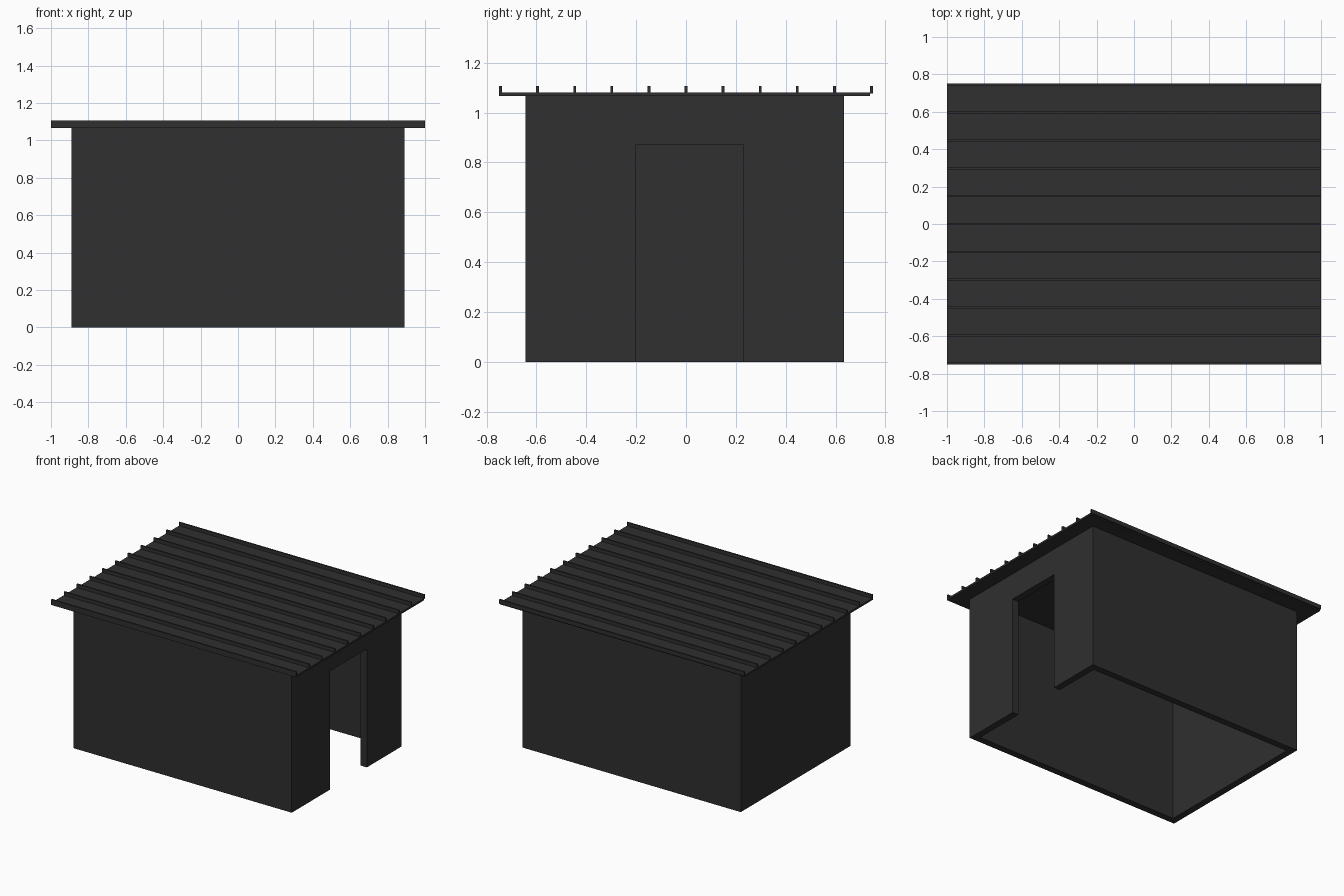
import bpy
import bmesh

default_cube = bpy.data.objects.get("Cube")
if default_cube:
    bpy.data.objects.remove(default_cube, do_unlink=True)

# Single dark finish
dark_grey = bpy.data.materials.new("dark_grey")
dark_grey.use_nodes = True
color = (0.029, 0.029, 0.029, 1)
dark_grey.diffuse_color = color
dark_grey.node_tree.nodes["Principled BSDF"].inputs["Base Color"].default_value = color


def box(name, x, y, z):
    """Box between the (low, high) ranges on each axis."""
    mesh = bpy.data.meshes.new(name)
    bm = bmesh.new()
    bmesh.ops.create_cube(bm, size=1)
    for v in bm.verts:
        v.co = [r[1] if c > 0 else r[0] for c, r in zip(v.co, (x, y, z))]
    bm.to_mesh(mesh)
    bm.free()
    mesh.materials.append(dark_grey)
    obj = bpy.data.objects.new(name, mesh)
    bpy.context.collection.objects.link(obj)
    return obj


def cut(target, cutter):
    """Subtract the cutter and remove it."""
    mod = target.modifiers.new("cut", "BOOLEAN")
    mod.operation = "DIFFERENCE"
    mod.solver = "EXACT"
    mod.object = cutter
    cutter.hide_render = True
    bpy.context.view_layer.objects.active = target
    bpy.ops.object.modifier_apply(modifier=mod.name)
    bpy.data.objects.remove(cutter, do_unlink=True)


WALL = 0.05
SIDE = 0.89
FRONT, BACK = -0.645, 0.633
EAVES = 1.067

# Walls: a hollow shell, open below, with a doorway on the left end
walls = box("walls", (-SIDE, SIDE), (FRONT, BACK), (0, EAVES))
cut(walls, box("room_cutter", (-SIDE + WALL, SIDE - WALL),
               (FRONT + WALL, BACK - WALL), (-0.1, EAVES + 0.1)))
cut(walls, box("door_cutter", (SIDE - 2 * WALL, SIDE + WALL),
               (-0.2, 0.23), (-0.1, 0.873)))

# Flat roof sheet
box("roof_sheet", (-1, 1), (-0.75, 0.739), (EAVES, 1.081))

# Standing seams along the roof
ribs = box("roof_ribs", (-1, 1), (-0.75, -0.739), (1.076, 1.107))
array = ribs.modifiers.new("rib_row", "ARRAY")
array.count = 11
array.use_relative_offset = False
array.use_constant_offset = True
array.constant_offset_displace = (0, 0.1489, 0)
